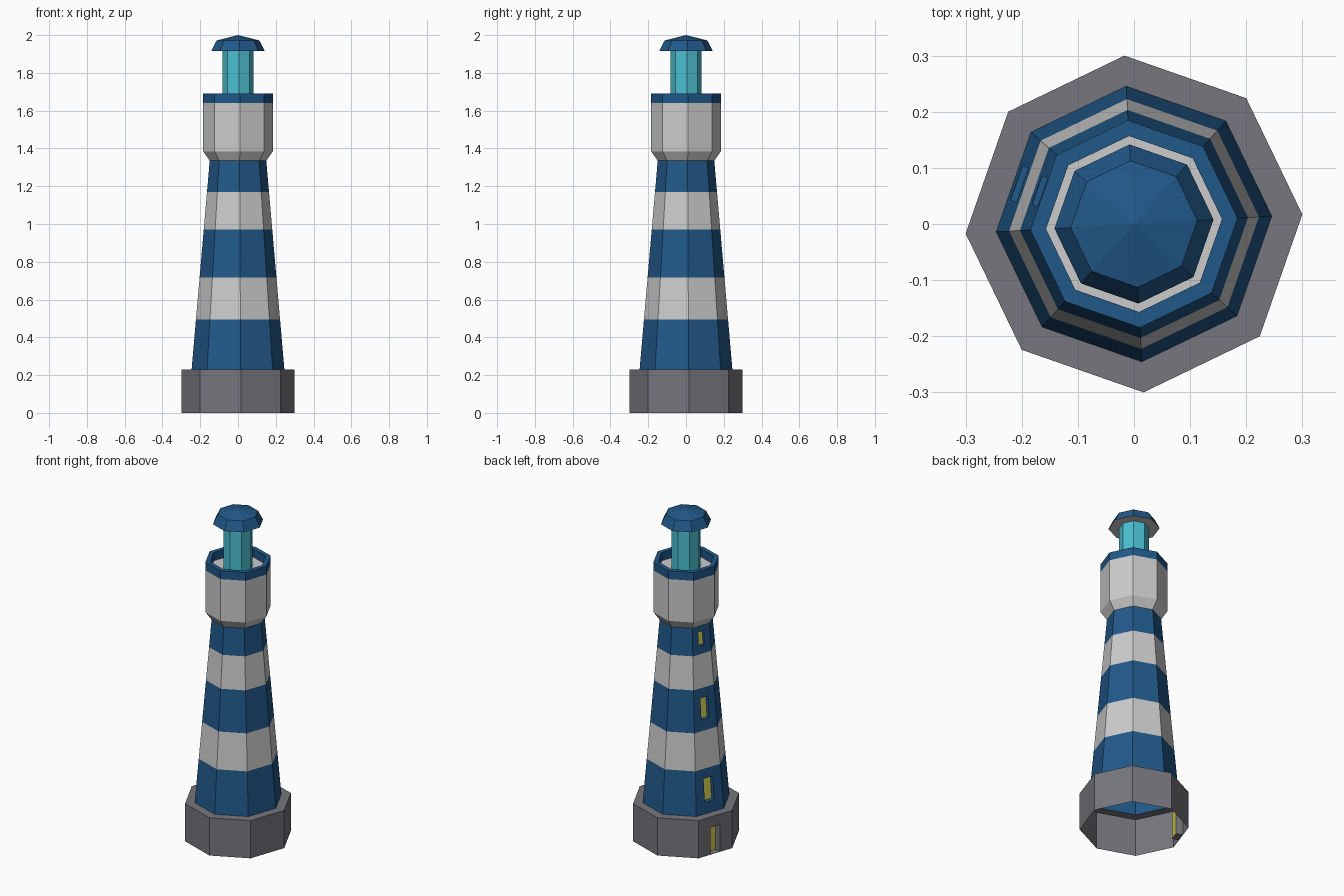
import bpy, bmesh
from math import sin, cos, pi, radians
from mathutils import Vector

if "Cube" in bpy.data.objects:
    bpy.data.objects.remove(bpy.data.objects["Cube"])

N = 8
TURN = radians(3.25)
OPEN_SIDE = 3            # side that carries the door and windows


def material(name, rgb):
    m = bpy.data.materials.new(name)
    m.diffuse_color = (*rgb, 1)
    m.use_nodes = True
    m.node_tree.nodes["Principled BSDF"].inputs["Base Color"].default_value = m.diffuse_color
    return m


BLUE = material("blue", (0.015, 0.098, 0.25))
STONE = material("stone", (0.18, 0.18, 0.205))
TEAL = material("teal", (0.07, 0.52, 0.63))
YELLOW = material("yellow", (0.65, 0.60, 0.09))


def finish(name, bm, mat):
    bmesh.ops.remove_doubles(bm, verts=bm.verts, dist=1e-5)
    me = bpy.data.meshes.new(name)
    bm.to_mesh(me)
    bm.free()
    if mat:
        me.materials.append(mat)
    bpy.context.collection.objects.link(bpy.data.objects.new(name, me))


def side_point(k, r, t, z, depth=0.0):
    """Point on octagon side k: t along the side, depth inward from it."""
    a = TURN + (k + 0.5) * 2 * pi / N
    ap = r * cos(pi / N) - depth
    return Vector((ap * cos(a) - t * sin(a), ap * sin(a) + t * cos(a), z))


def face(bm, pts):
    uniq = []
    for p in pts:
        if all((p - q).length > 1e-6 for q in uniq):
            uniq.append(p)
    if len(uniq) > 2:
        bm.faces.new([bm.verts.new(p) for p in uniq])


def octagon(name, profile, mat=None, hole=None):
    """Eight-sided shell through (radius, z) points; hole = (width, z0, z1, depth, pane name)."""
    bm = bmesh.new()
    for (r0, z0), (r1, z1) in zip(profile, profile[1:]):
        for k in range(N):
            h0, h1 = r0 * sin(pi / N), r1 * sin(pi / N)
            outer = [side_point(k, r0, -h0, z0), side_point(k, r0, h0, z0),
                     side_point(k, r1, h1, z1), side_point(k, r1, -h1, z1)]
            if hole and k == OPEN_SIDE and z0 <= hole[1] < z1:
                w, za, zb, d, pane = hole
                rad = lambda z: r0 + (r1 - r0) * (z - z0) / (z1 - z0)
                corners = [(-w / 2, za), (w / 2, za), (w / 2, zb), (-w / 2, zb)]
                rim = [side_point(k, rad(z), t, z) for t, z in corners]
                back = [side_point(k, rad(z), t, z, d) for t, z in corners]
                for i in range(4):
                    j = (i + 1) % 4
                    if not (i == 0 and za == z0):
                        face(bm, [outer[i], outer[j], rim[j], rim[i]])
                    face(bm, [rim[i], rim[j], back[j], back[i]])
                pb = bmesh.new()
                face(pb, back)
                finish(pane, pb, YELLOW)
            else:
                face(bm, outer)
    finish(name, bm, mat)


# stone base, open underneath, with door recess
octagon("base", [(0.3005, 0), (0.3005, 0.23), (0.246, 0.23)], STONE,
        (0.064, 0, 0.165, 0.042, "door"))

# tapering tower in alternating bands with windows in the blue ones
levels = [0.23, 0.495, 0.718, 0.97, 1.17, 1.335]
windows = {0: (0.064, 0.297, 0.437, 0.025, "window_low"),
           2: (0.053, 0.782, 0.912, 0.022, "window_middle"),
           4: (0.038, 1.218, 1.30, 0.014, "window_high")}
taper = lambda z: 0.246 - (z - 0.23) * 0.096 / 1.105
for i, (a, b) in enumerate(zip(levels, levels[1:])):
    octagon(f"tower_band_{i}", [(taper(a), a), (taper(b), b)],
            None if i % 2 else BLUE, windows.get(i))

# gallery with floor, and its blue rim
octagon("gallery", [(0.15, 1.335), (0.185, 1.385), (0.185, 1.64), (0, 1.64)])
octagon("gallery_rim", [(0.185, 1.64), (0.185, 1.69), (0.157, 1.69), (0.157, 1.64)], BLUE)

# lamp room and roof
octagon("lamp", [(0.083, 1.64), (0.083, 1.92)], TEAL)
octagon("roof_underside", [(0, 1.918), (0.142, 1.916)])
octagon("roof", [(0.142, 1.916), (0.113, 1.972), (0, 2.0)], BLUE)
